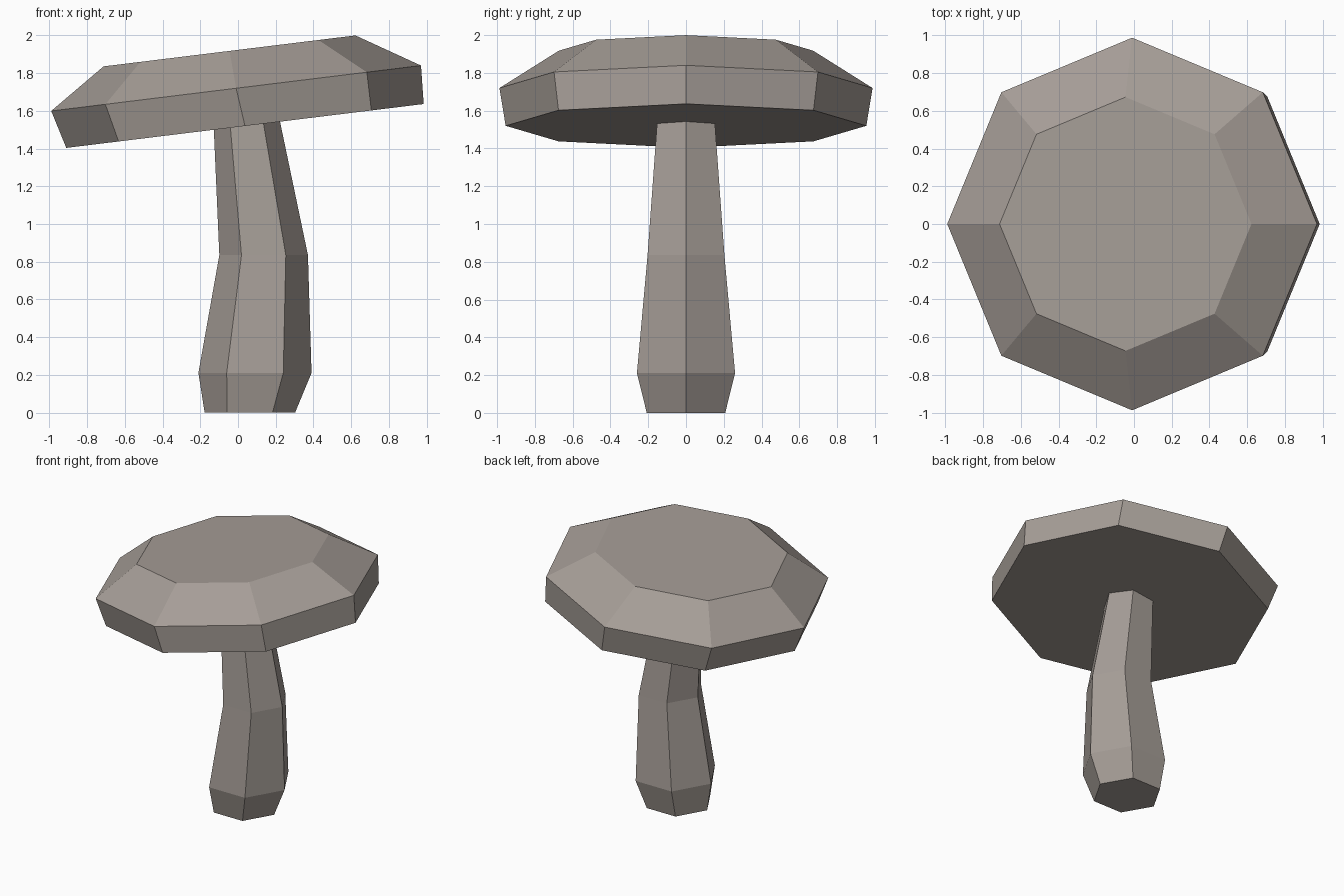
import bpy
import bmesh
import math

cube = bpy.data.objects.get("Cube")
if cube:
    bpy.data.objects.remove(cube, do_unlink=True)

# One warm grey for the whole model
grey = bpy.data.materials.new("warm_grey")
grey.use_nodes = True
colour = (0.38, 0.34, 0.31, 1.0)
grey.diffuse_color = colour
bsdf = next(n for n in grey.node_tree.nodes if n.type == 'BSDF_PRINCIPLED')
bsdf.inputs["Base Color"].default_value = colour


def loft(name, sides, rings):
    """Flat-faced solid through rings of (centre x, centre z, radius, tilt in degrees)."""
    bm = bmesh.new()
    loops = []
    for cx, cz, radius, tilt in rings:
        t = math.radians(tilt)
        loop = []
        for i in range(sides):
            a = 2 * math.pi * i / sides
            u, v = radius * math.cos(a), radius * math.sin(a)
            loop.append(bm.verts.new((cx + u * math.cos(t), v, cz + u * math.sin(t))))
        loops.append(loop)
    for low, high in zip(loops, loops[1:]):
        for i in range(sides):
            j = (i + 1) % sides
            bm.faces.new((low[i], low[j], high[j], high[i]))
    bm.faces.new(loops[0][::-1])
    bm.faces.new(loops[-1])
    bmesh.ops.recalc_face_normals(bm, faces=bm.faces)
    mesh = bpy.data.meshes.new(name)
    bm.to_mesh(mesh)
    bm.free()
    mesh.materials.append(grey)
    obj = bpy.data.objects.new(name, mesh)
    bpy.context.collection.objects.link(obj)
    return obj


# Bent six-sided stem, its top buried in the cap
loft("mushroom_stem", 6, [
    (0.063, 0.0, 0.24, 0),
    (0.09, 0.21, 0.30, 0),
    (0.136, 0.835, 0.235, 0),
    (0.04, 1.58, 0.172, 7),
])

# Tilted eight-sided cap: underside, rim and flat crown
loft("mushroom_cap", 8, [
    (0.037, 1.52, 0.955, 7),
    (-0.01, 1.72, 0.988, 7),
    (-0.045, 1.918, 0.673, 7),
])
